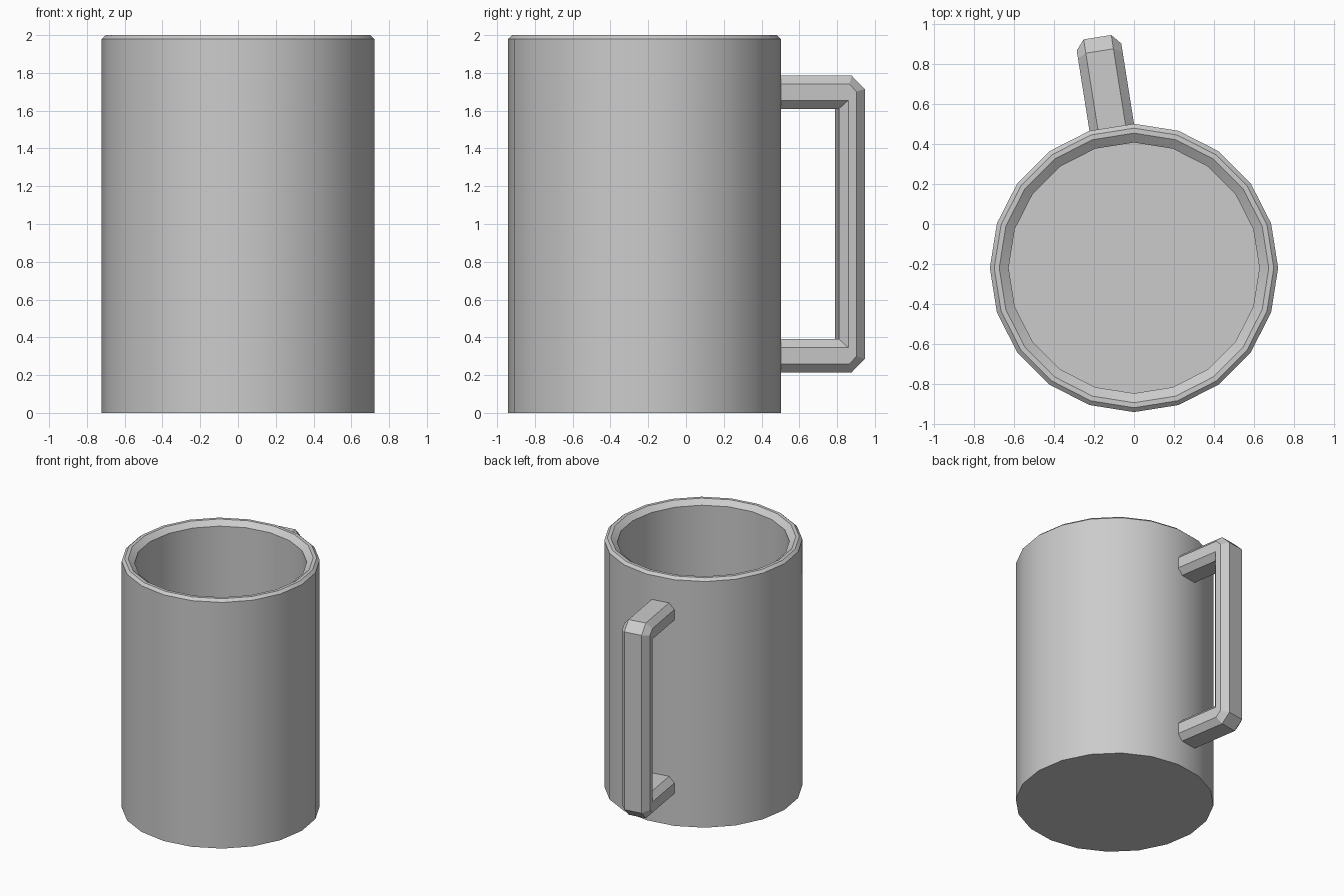
import bpy, bmesh
from math import sin, cos, pi, radians

if "Cube" in bpy.data.objects:
    bpy.data.objects.remove(bpy.data.objects["Cube"])

CENTER_Y = -0.22
SIDES = 20


def finish(name, bm):
    bmesh.ops.remove_doubles(bm, verts=bm.verts, dist=1e-5)
    bmesh.ops.recalc_face_normals(bm, faces=bm.faces)
    mesh = bpy.data.meshes.new(name)
    bm.to_mesh(mesh)
    bm.free()
    obj = bpy.data.objects.new(name, mesh)
    bpy.context.collection.objects.link(obj)
    obj.location.y = CENTER_Y
    bpy.ops.object.select_all(action='DESELECT')
    obj.select_set(True)
    bpy.context.view_layer.objects.active = obj
    bpy.ops.object.shade_smooth_by_angle(angle=radians(25))
    return obj


def skin(name, loops):
    # bridge a list of closed loops with quads and cap both ends
    bm = bmesh.new()
    rings = [[bm.verts.new(p) for p in loop] for loop in loops]
    n = len(loops[0])
    for a, b in zip(rings, rings[1:]):
        for i in range(n):
            j = (i + 1) % n
            bm.faces.new((a[i], a[j], b[j], b[i]))
    bm.faces.new(rings[0])
    bm.faces.new(rings[-1])
    return finish(name, bm)


# Mug body: outer wall, chamfered rim, inner wall and floor (radius, z)
profile = [(0.722, 0), (0.722, 1.98), (0.70, 2.0), (0.675, 2.0),
           (0.628, 1.965), (0.628, 0.10)]
angles = [2 * pi * i / SIDES for i in range(SIDES)]
skin("mug_body", [[(r * cos(a), r * sin(a), z) for a in angles]
                  for r, z in profile])

# Handle: bevelled bar; each station lists (reach, z) for the
# outer face, outer side, inner side and inner face of the section
top_stations = [
    [(0.70, 1.785), (0.70, 1.74), (0.70, 1.655), (0.70, 1.61)],
    [(1.10, 1.785), (1.08, 1.74), (1.075, 1.655), (1.032, 1.61)],
    [(1.17, 1.715), (1.12, 1.70), (1.075, 1.655), (1.032, 1.61)],
]
stations = top_stations + [[(u, 2 - z) for u, z in s]
                           for s in reversed(top_stations)]
half_widths = [0.07, 0.113, 0.113, 0.07]


def section(station):
    half = [(w, u, z) for w, (u, z) in zip(half_widths, station)]
    return half + [(-w, u, z) for w, u, z in reversed(half)]


handle = skin("handle", [section(s) for s in stations])
handle.rotation_euler.z = pi / SIDES  # square to one wall facet
